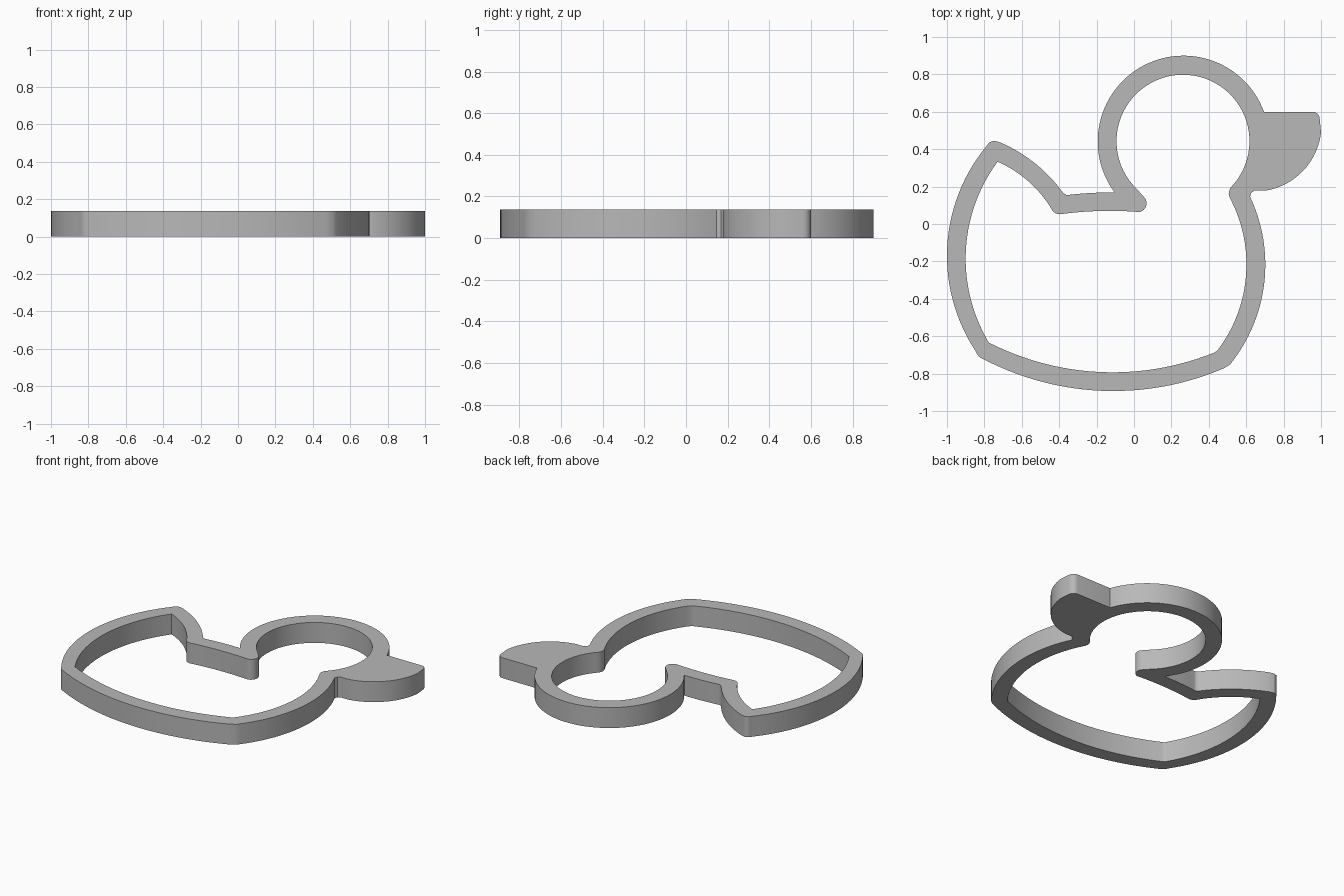
import bpy, bmesh, math
from mathutils import Vector

HEIGHT = 0.138

cube = bpy.data.objects.get("Cube")
if cube:
    bpy.data.objects.remove(cube)


def arc(a, b, c, steps=24):
    """Points on the circle running from a through b to c."""
    a, b, c = Vector(a), Vector(b), Vector(c)
    u, v = b - a, c - a
    d = 2 * (u.x * v.y - u.y * v.x)
    off = Vector((v.y * u.dot(u) - u.y * v.dot(v), u.x * v.dot(v) - v.x * u.dot(u))) / d
    centre, radius = a + off, off.length
    start = math.atan2(*(a - centre).yx)
    sweep = math.atan2(*(c - centre).yx) - start
    sweep %= math.tau
    if d < 0:
        sweep -= math.tau
    return [(centre.x + radius * math.cos(start + sweep * i / steps),
             centre.y + radius * math.sin(start + sweep * i / steps))
            for i in range(steps + 1)]


# Outer edge: tail, back, head, bill, breast, belly, rump
outer = (
    [(-0.75, 0.445)]
    + arc((-0.72, 0.438), (-0.53, 0.325), (-0.378, 0.165))
    + [(-0.36, 0.155)]
    + arc((-0.355, 0.155), (-0.23, 0.166), (-0.105, 0.168), 6)
    + arc((-0.105, 0.17), (0.265, 0.9), (0.695, 0.6), 56)
    + arc((0.955, 0.6), (0.98, 0.59), (0.993, 0.56), 5)
    + arc((1.0, 0.49), (0.9, 0.28), (0.7, 0.178), 20)
    + [(0.645, 0.178), (0.628, 0.168)]
    + arc((0.62, 0.147), (0.702, -0.2), (0.53, -0.73))
    + arc((0.515, -0.75), (0.5, -0.76), (0.48, -0.772), 3)
    + arc((0.47, -0.776), (-0.12, -0.893), (-0.8, -0.725), 28)
    + arc((-0.82, -0.715), (-0.835, -0.702), (-0.845, -0.685), 3)
    + arc((-0.85, -0.675), (-1.0, -0.17), (-0.79, 0.415), 28)
    + [(-0.775, 0.436)]
)

# Inner edge: tail notch, open neck tip, head, breast, belly, rump
inner = (
    arc((-0.73, 0.333), (-0.56, 0.224), (-0.435, 0.07))
    + [(-0.42, 0.057), (-0.4, 0.052)]
    + arc((-0.39, 0.053), (-0.17, 0.07), (0.015, 0.065), 8)
    + arc((0.03, 0.064), (0.067, 0.105), (0.05, 0.148), 8)
    + arc((0.015, 0.187), (0.265, 0.798), (0.515, 0.193), 56)
    + [(0.506, 0.165), (0.51, 0.145)]
    + arc((0.52, 0.125), (0.601, -0.2), (0.458, -0.66))
    + [(0.445, -0.677), (0.43, -0.688)]
    + arc((0.415, -0.693), (-0.12, -0.793), (-0.76, -0.642), 28)
    + [(-0.775, -0.635), (-0.782, -0.625)]
    + arc((-0.787, -0.615), (-0.9, -0.17), (-0.735, 0.325), 28)
)

# Fill the band between both edges and raise it
bm = bmesh.new()
edges = []
for loop in (outer, inner):
    verts = [bm.verts.new((x, y, 0)) for x, y in loop]
    edges += [bm.edges.new((verts[i - 1], verts[i])) for i in range(len(verts))]
bmesh.ops.remove_doubles(bm, verts=bm.verts[:], dist=0.0005)
bmesh.ops.triangle_fill(bm, use_beauty=True, edges=bm.edges[:], normal=(0, 0, 1))
raised = bmesh.ops.extrude_face_region(bm, geom=bm.faces[:], use_keep_orig=True)
bmesh.ops.translate(bm, vec=(0, 0, HEIGHT),
                    verts=[g for g in raised["geom"] if isinstance(g, bmesh.types.BMVert)])
bmesh.ops.recalc_face_normals(bm, faces=bm.faces[:])

mesh = bpy.data.meshes.new("duck_cutter_band")
bm.to_mesh(mesh)
bm.free()
band = bpy.data.objects.new("duck_cutter_band", mesh)
bpy.context.collection.objects.link(band)

# Plain grey finish
grey = bpy.data.materials.new("plain_grey")
grey.use_nodes = True
colour = (0.48, 0.48, 0.48, 1)
grey.diffuse_color = colour
grey.node_tree.nodes["Principled BSDF"].inputs["Base Color"].default_value = colour
mesh.materials.append(grey)

bpy.ops.object.select_all(action="DESELECT")
band.select_set(True)
bpy.context.view_layer.objects.active = band
bpy.ops.object.shade_smooth_by_angle(angle=math.radians(30))
